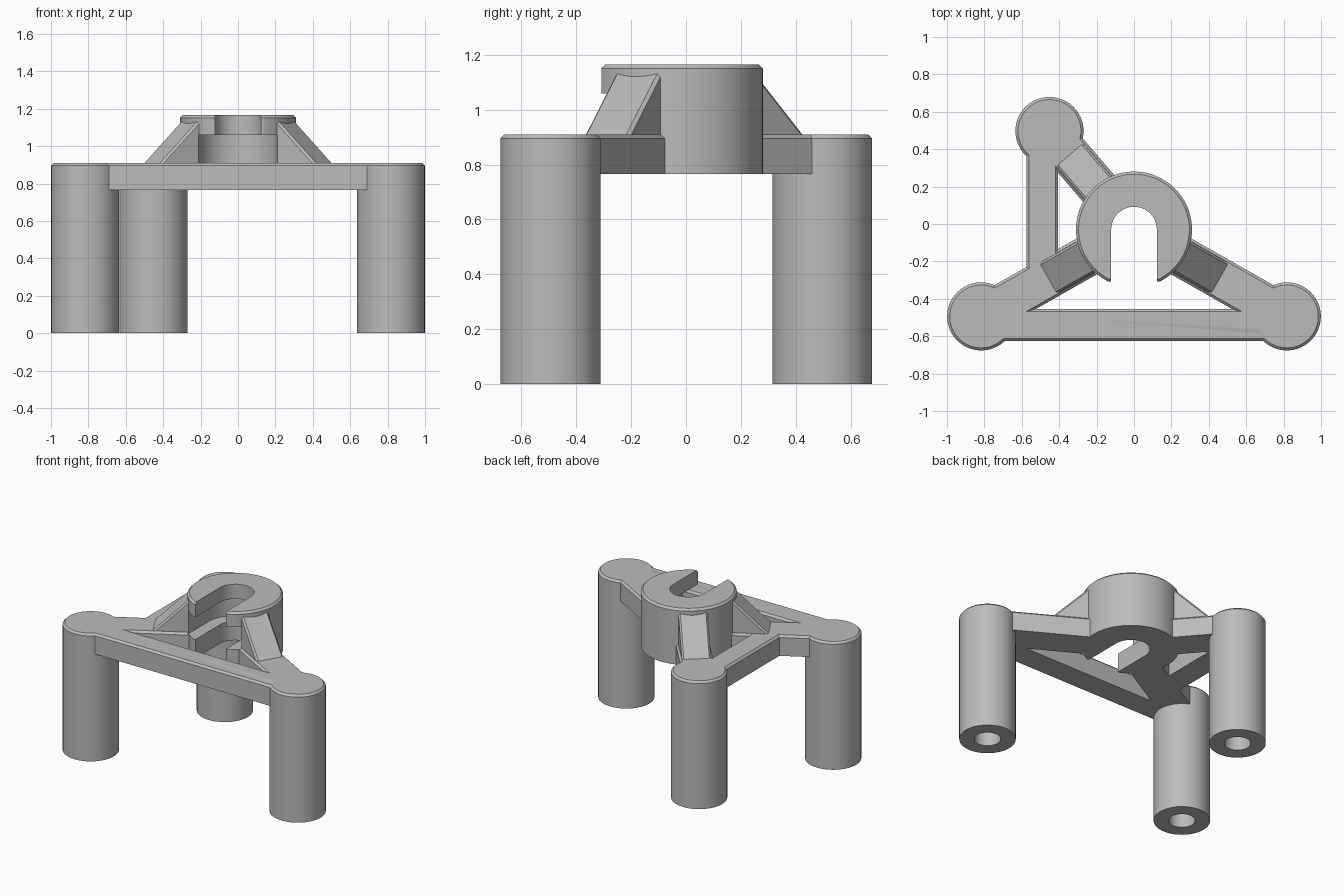
import bpy, bmesh, math
from mathutils import Matrix, Vector

old = bpy.data.objects.get("Cube")
if old:
    bpy.data.objects.remove(old, do_unlink=True)

grey = bpy.data.materials.new("plain grey")
grey.use_nodes = True
grey.diffuse_color = (0.5, 0.5, 0.5, 1)
grey.node_tree.nodes["Principled BSDF"].inputs["Base Color"].default_value = (0.5, 0.5, 0.5, 1)

PLATE_LOW, PLATE_TOP, RING_TOP = 0.765, 0.91, 1.165
CHAMFER = 0.014
LEG_R, RING_R = 0.182, 0.31
HUB = Vector((0, -0.03))
LEGS = {"left": Vector((0.817, -0.494)),
        "right": Vector((-0.817, -0.494)),
        "back": Vector((-0.452, 0.497))}


def finish(name, bm):
    bmesh.ops.recalc_face_normals(bm, faces=bm.faces)
    mesh = bpy.data.meshes.new(name)
    bm.to_mesh(mesh)
    bm.free()
    mesh.materials.append(grey)
    obj = bpy.data.objects.new(name, mesh)
    bpy.context.collection.objects.link(obj)
    return obj


def prism(name, outline, low, high, chamfer=0):
    """Upright prism with an optional chamfer round its top."""
    bm = bmesh.new()
    face = bm.faces.new([bm.verts.new((x, y, low)) for x, y in outline])
    ext = bmesh.ops.extrude_face_region(bm, geom=[face])["geom"]
    bmesh.ops.translate(bm, vec=(0, 0, high - low),
                        verts=[v for v in ext if isinstance(v, bmesh.types.BMVert)])
    if chamfer:
        top = [e for e in bm.edges if all(v.co.z > high - 1e-4 for v in e.verts)]
        bmesh.ops.bevel(bm, geom=top, offset=chamfer, segments=1, affect='EDGES')
    return finish(name, bm)


def arc(centre, r, start=0, end=math.tau, n=72):
    count = n if end - start >= math.tau else n + 1
    return [(centre.x + r * math.cos(start + (end - start) * i / n),
             centre.y + r * math.sin(start + (end - start) * i / n)) for i in range(count)]


def bar(name, a, b, half):
    side = (b - a).normalized().orthogonal() * half
    return prism(name, [a + side, b + side, b - side, a - side],
                 PLATE_LOW, PLATE_TOP, CHAMFER)


def gusset(name, direction):
    """Sloping wedge between a bar and the ring."""
    half = 0.095
    profile = [(0.25, 0.85), (0.527, 0.85), (0.527, PLATE_TOP), (0.28, 1.15), (0.25, 1.15)]
    bm = bmesh.new()
    face = bm.faces.new([bm.verts.new((r, -half, z)) for r, z in profile])
    ext = bmesh.ops.extrude_face_region(bm, geom=[face])["geom"]
    bmesh.ops.translate(bm, vec=(0, 2 * half, 0),
                        verts=[v for v in ext if isinstance(v, bmesh.types.BMVert)])
    slopes = [e for e in bm.edges
              if abs(e.verts[0].co.x - e.verts[1].co.x) > 0.1
              and abs(e.verts[0].co.z - e.verts[1].co.z) > 0.1]
    bmesh.ops.bevel(bm, geom=slopes, offset=0.012, segments=1, affect='EDGES')
    turn = Matrix.Rotation(math.atan2(direction.y, direction.x), 4, 'Z')
    bm.transform(Matrix.Translation((HUB.x, HUB.y, 0)) @ turn)
    return finish(name, bm)


def u_cutter(name, r, low, high):
    """Slot with a round back, open to the front."""
    outline = arc(HUB, r, 0, math.pi, 36) + [(-r, -0.42), (r, -0.42)]
    return prism(name, outline, low, high)


def combine(target, tool, operation):
    mod = target.modifiers.new(operation.lower(), 'BOOLEAN')
    mod.operation = operation
    mod.solver = 'EXACT'
    mod.object = tool
    bpy.context.view_layer.objects.active = target
    bpy.ops.object.modifier_apply(modifier=mod.name)
    bpy.data.objects.remove(tool, do_unlink=True)


# Ring, trimmed flat at the front
ring_outline = [(x, max(y, -0.308)) for x, y in arc(HUB, RING_R, n=96)]
bracket = prism("bracket_frame", ring_outline, PLATE_LOW, RING_TOP, CHAMFER)

# Legs, spokes to the ring, and gussets
parts = []
for side, pos in LEGS.items():
    spoke = (pos - HUB).normalized()
    parts.append(bar(side + "_spoke", pos, HUB + spoke * 0.2, 0.11))
    parts.append(prism(side + "_leg", arc(pos, LEG_R), 0, PLATE_TOP, CHAMFER))
    parts.append(gusset(side + "_gusset", spoke))

# Straight bars along the front and the right side
parts.append(bar("front_bar", Vector((-0.817, -0.54)), Vector((0.817, -0.54)), 0.085))
parts.append(bar("side_bar", Vector((-0.491, 0.49)), Vector((-0.491, -0.3)), 0.085))
for part in parts:
    combine(bracket, part, 'UNION')

# Narrow slot, wide groove inside the ring, and blind holes in the feet
cutters = [u_cutter("slot_cutter", 0.122, 0.7, 1.2),
           u_cutter("groove_cutter", 0.21, 0.9, 1.06)]
for side, pos in LEGS.items():
    cutters.append(prism(side + "_hole_cutter", arc(pos, 0.085, n=48), -0.1, 0.6))
for cutter in cutters:
    combine(bracket, cutter, 'DIFFERENCE')

bpy.ops.object.select_all(action='DESELECT')
bracket.select_set(True)
bpy.context.view_layer.objects.active = bracket
bpy.ops.object.shade_smooth_by_angle(angle=math.radians(25))
